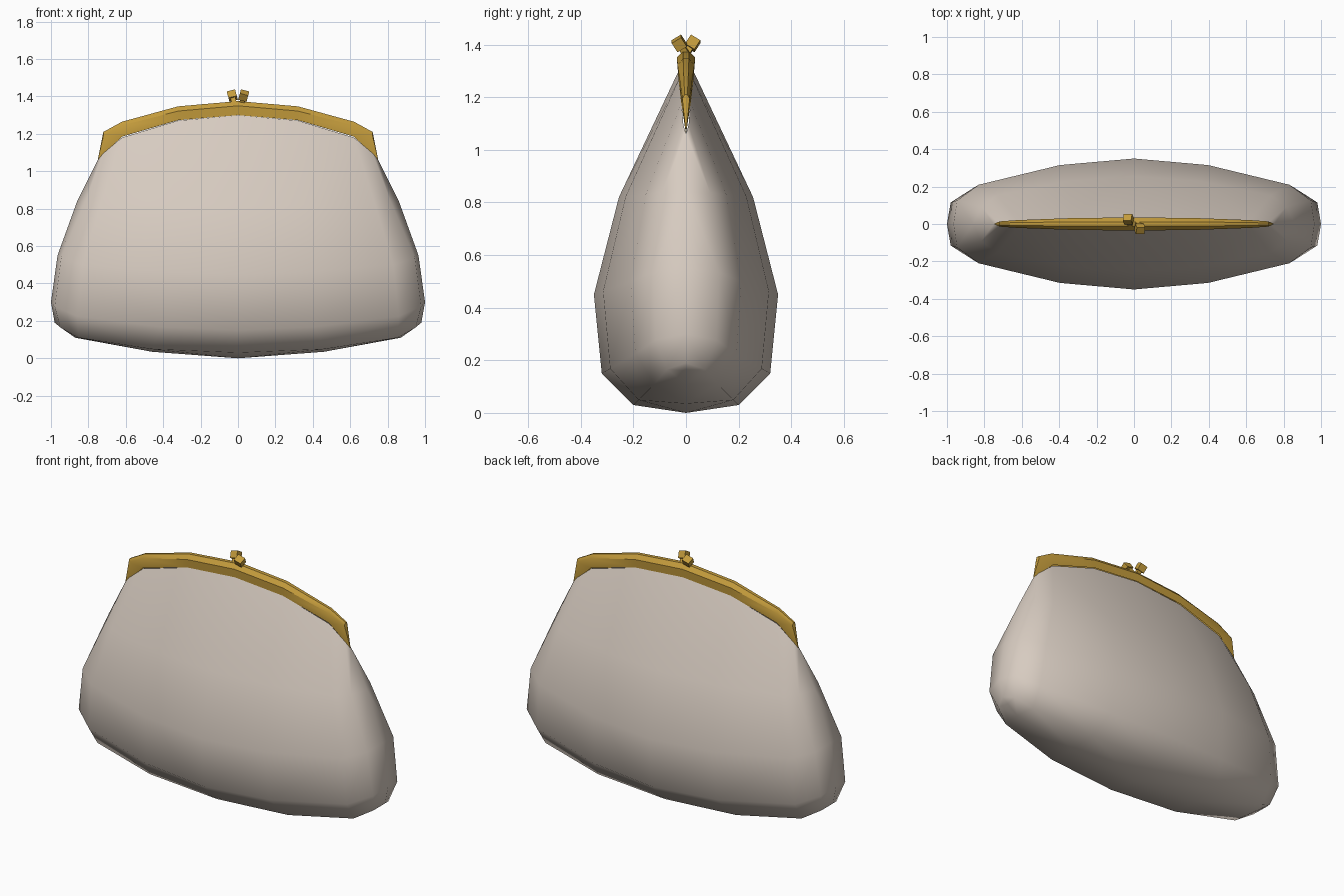
import bpy, bmesh, math
from mathutils import Matrix, Vector

if "Cube" in bpy.data.objects:
    bpy.data.objects.remove(bpy.data.objects["Cube"])


def material(name, col):
    m = bpy.data.materials.new(name)
    m.diffuse_color = (*col, 1)
    m.use_nodes = True
    m.node_tree.nodes["Principled BSDF"].inputs["Base Color"].default_value = m.diffuse_color
    return m


CLOTH = material("beige cloth", (0.68, 0.60, 0.53))
GOLD = material("gold metal", (0.55, 0.33, 0.045))


def make_object(name, bm, mat, smooth=None):
    bmesh.ops.remove_doubles(bm, verts=bm.verts, dist=0.0005)
    bmesh.ops.recalc_face_normals(bm, faces=bm.faces)
    me = bpy.data.meshes.new(name)
    bm.to_mesh(me)
    bm.free()
    me.materials.append(mat)
    ob = bpy.data.objects.new(name, me)
    bpy.context.collection.objects.link(ob)
    if smooth:
        bpy.context.view_layer.objects.active = ob
        ob.select_set(True)
        bpy.ops.object.shade_smooth_by_angle(angle=math.radians(smooth))
        ob.select_set(False)
    return ob


def quarter_loft(bm, rows):
    """Skin rows of quarter points and mirror them to all four quadrants."""
    for sx in (1, -1):
        for sy in (1, -1):
            grid = [[bm.verts.new((x * sx, y * sy, z)) for x, y, z in r] for r in rows]
            for a, b in zip(grid, grid[1:]):
                for i in range(len(a) - 1):
                    bm.faces.new((a[i], a[i + 1], b[i + 1], b[i]))


# Pouch: rings from the base up, each a quarter outline that bends in z
FX = (0, 0.41, 0.86, 0.98, 1)
FY = (1, 0.9, 0.6, 0.36, 0)
TZ = (0, 0.12, 0.5, 0.85, 1)
rings = [  # half width, half depth, z at middle, z at ends, x fractions
    (0.98, 0.20, 0.03, 0.19, (0, 0.47, 0.87, 0.97, 1)),
    (1.00, 0.32, 0.15, 0.30, FX),
    (0.965, 0.35, 0.45, 0.55, FX),
    (0.86, 0.255, 0.82, 0.84, (0, 0.41, 0.85, 0.95, 1)),
    (0.75, 0.028, 1.30, 1.06, (0, 0.427, 0.827, 0.96, 1)),
]
rows = [[(0, 0, 0), (0.46, 0, 0.035), (0.87, 0, 0.11), (0.94, 0, 0.16), (0.98, 0, 0.19)]]
for w, d, zm, ze, fx in rings:
    rows.append([(w * f, d * g, zm + (ze - zm) * t) for f, g, t in zip(fx, FY, TZ)])
bm = bmesh.new()
quarter_loft(bm, rows)
make_object("pouch", bm, CLOTH, 75)

# Frame: arched metal rim with a wedge section that runs out at the hinges
lower = [(0, 0.031, 1.30), (0.32, 0.029, 1.273), (0.62, 0.019, 1.185), (0.75, 0, 1.06)]
shoulder = [(0, 0.035, 1.35), (0.32, 0.032, 1.322), (0.62, 0.021, 1.245), (0.718, 0.014, 1.195)]
crest = [(0, 0.012, 1.375), (0.32, 0.011, 1.347), (0.62, 0.008, 1.265), (0.72, 0.005, 1.21)]
top_line = [(x, 0, z) for x, y, z in crest]
bm = bmesh.new()
quarter_loft(bm, [lower, shoulder, crest, top_line])
# close the hinge ends
for sx in (1, -1):
    for sy in (1, -1):
        pts = [lower[-1], shoulder[-1], crest[-1], top_line[-1]]
        bm.faces.new([bm.verts.new((x * sx, y * sy, z)) for x, y, z in pts])
make_object("clasp_frame", bm, GOLD, 40)


# Kiss-lock clasp: two leaning knobs on short stems
def knob(name, side):
    bm = bmesh.new()
    lean = (Matrix.Translation((0.02 * side, 0, 1.365))
            @ Matrix.Rotation(math.radians(15) * side, 4, 'Y')
            @ Matrix.Rotation(math.radians(32) * side, 4, 'X'))
    for size, h in (((0.026, 0.026, 0.05), 0.01), ((0.046, 0.042, 0.042), 0.048)):
        bmesh.ops.create_cube(bm, size=1, matrix=lean @ Matrix.Translation((0, 0, h))
                              @ Matrix.Diagonal(Vector((*size, 1))))
    make_object(name, bm, GOLD)


knob("front_clasp_knob", 1)
knob("back_clasp_knob", -1)
